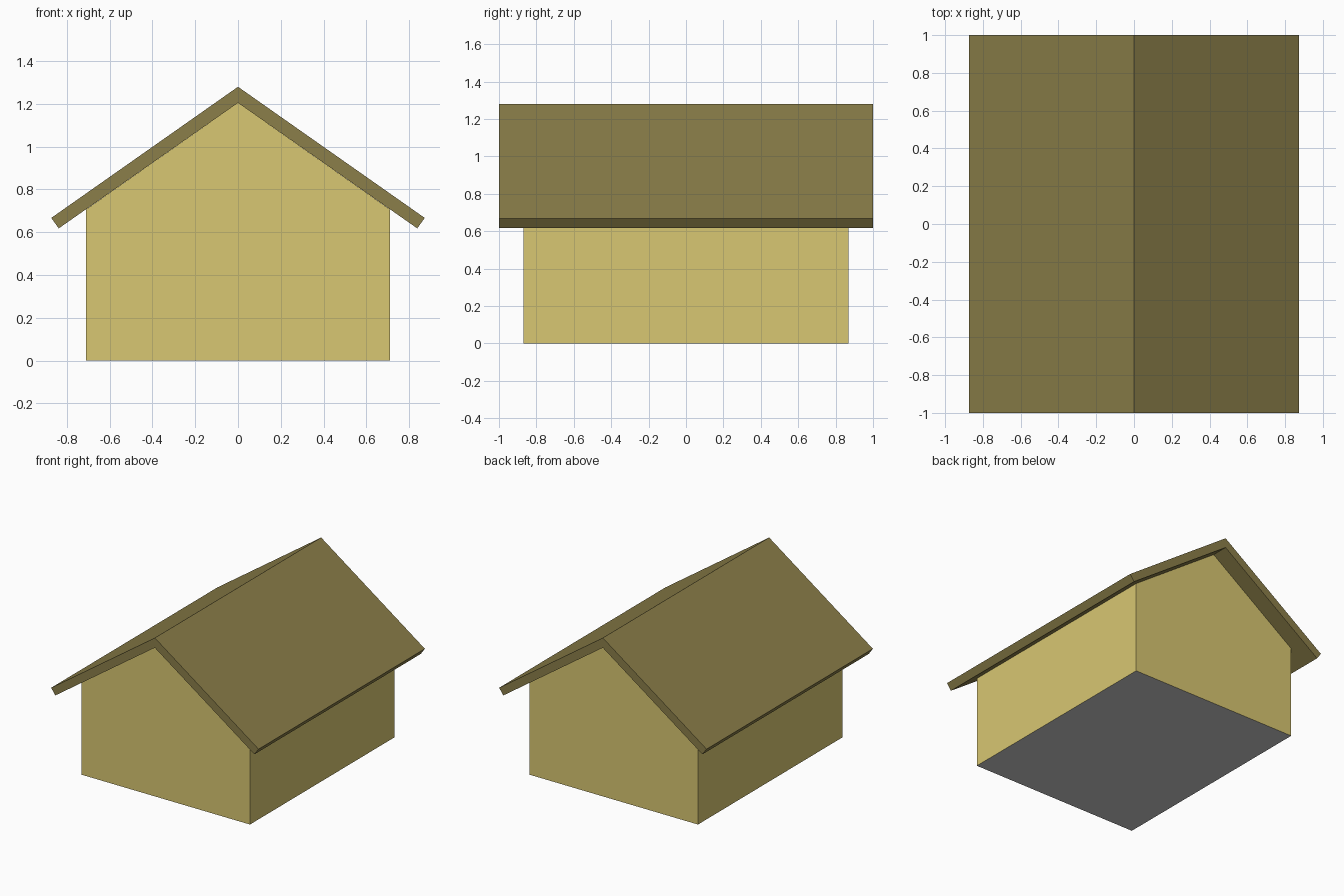
import bpy

if "Cube" in bpy.data.objects:
    bpy.data.objects.remove(bpy.data.objects["Cube"])


def material(name, rgb):
    m = bpy.data.materials.new(name)
    m.diffuse_color = (*rgb, 1)
    m.use_nodes = True
    m.node_tree.nodes["Principled BSDF"].inputs["Base Color"].default_value = m.diffuse_color
    return m


def make_object(name, verts, faces, mat=None):
    mesh = bpy.data.meshes.new(name)
    mesh.from_pydata(verts, [], faces)
    mesh.update()
    obj = bpy.data.objects.new(name, mesh)
    bpy.context.collection.objects.link(obj)
    if mat:
        mesh.materials.append(mat)
    return obj


def extrude_profile(name, half, depth, mat, open_bottom=False):
    """Mirror a half profile (first and last points on or off x = 0) and extrude along y."""
    left = [(-x, z) for x, z in reversed(half) if x > 0]
    # counter-clockwise as seen from the front
    profile = half + left
    n = len(profile)
    verts = [(x, y, z) for y in (-depth, depth) for x, z in profile]
    faces = [tuple(range(n)), tuple(range(2 * n - 1, n - 1, -1))]
    for i in range(n):
        j = (i + 1) % n
        if open_bottom and i == n - 1:
            continue
        faces.append((i, i + n, j + n, j))
    return make_object(name, verts, faces, mat)


wall_mat = material("wall_yellow", (0.69, 0.57, 0.168))
roof_mat = material("roof_brown", (0.258, 0.21, 0.067))

# Gabled walls, open underneath where the floor closes them
W, D, PEAK = 0.71, 0.87, 1.205
extrude_profile("walls", [(W, 0), (W, 0.707), (0, PEAK)], D, wall_mat, True)

# Grey floor panel, facing down
make_object("floor", [(-W, -D, 0), (-W, D, 0), (W, D, 0), (W, -D, 0)], [(0, 1, 2, 3)])

# Overhanging chevron roof
extrude_profile("roof", [(0, PEAK), (0.838, 0.618), (0.873, 0.667), (0, 1.28)],
                1.0, roof_mat)
